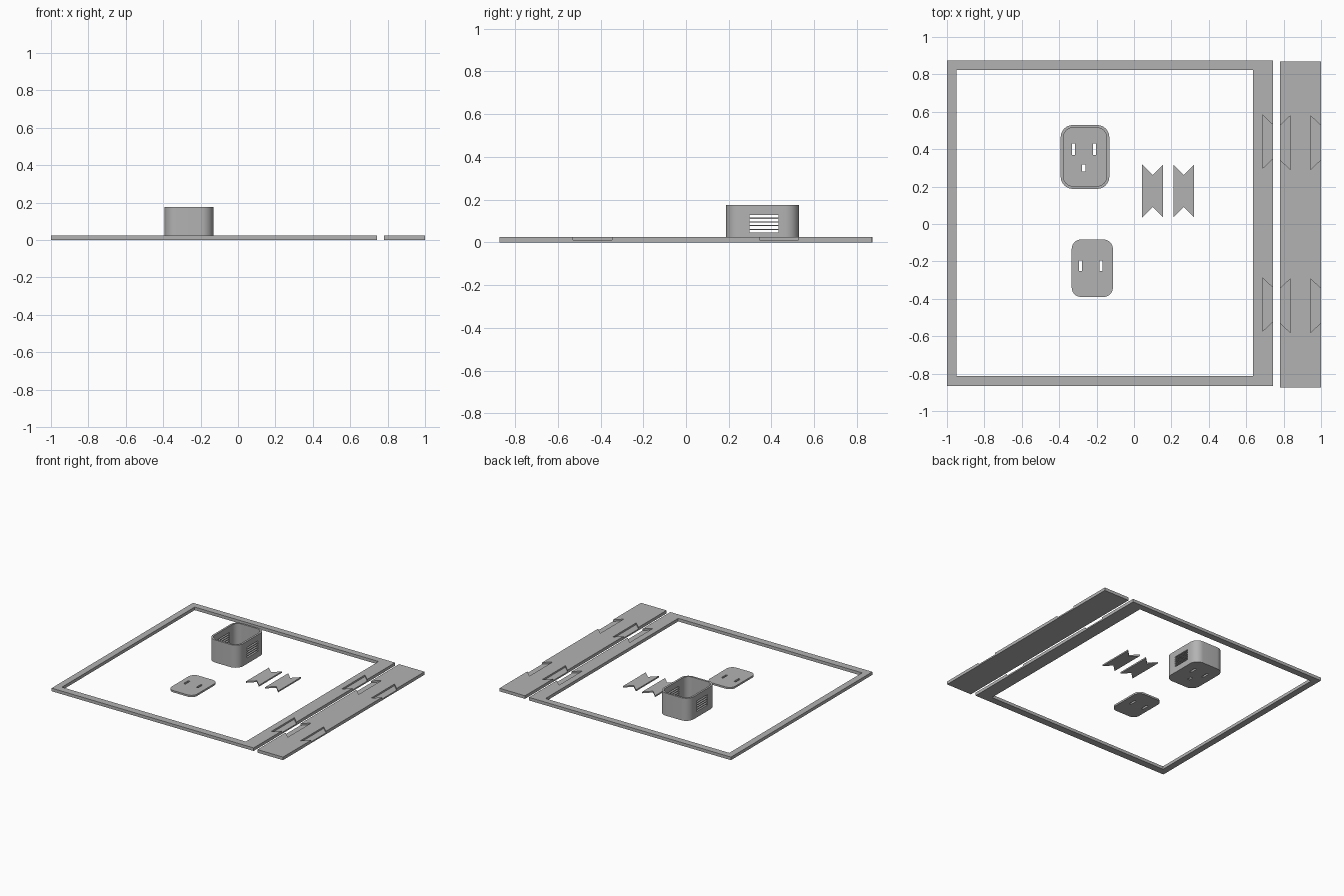
import bpy, bmesh, math

if "Cube" in bpy.data.objects:
    bpy.data.objects.remove(bpy.data.objects["Cube"])

grey = bpy.data.materials.new("light_grey")
grey.diffuse_color = (0.45, 0.45, 0.45, 1)
grey.use_nodes = True
grey.node_tree.nodes["Principled BSDF"].inputs["Base Color"].default_value = grey.diffuse_color


def rect(x0, x1, y0, y1):
    return [(x0, y0), (x1, y0), (x1, y1), (x0, y1)]


def rounded(x0, x1, y0, y1, r, n=10):
    pts = []
    corners = [(x1 - r, y1 - r), (x0 + r, y1 - r), (x0 + r, y0 + r), (x1 - r, y0 + r)]
    for q, (cx, cy) in enumerate(corners):
        for i in range(n + 1):
            a = (q + i / n) * math.pi / 2
            pts.append((cx + r * math.cos(a), cy + r * math.sin(a)))
    return pts


def prisms(name, items):
    """One object made of upright prisms: (outline, bottom z, top z)."""
    bm = bmesh.new()
    for pts, z0, z1 in items:
        face = bm.faces.new([bm.verts.new((x, y, z0)) for x, y in pts])
        ext = bmesh.ops.extrude_face_region(bm, geom=[face])["geom"]
        bmesh.ops.translate(bm, vec=(0, 0, z1 - z0),
                            verts=[v for v in ext if isinstance(v, bmesh.types.BMVert)])
    bmesh.ops.recalc_face_normals(bm, faces=bm.faces)
    mesh = bpy.data.meshes.new(name)
    bm.to_mesh(mesh)
    bm.free()
    mesh.materials.append(grey)
    obj = bpy.data.objects.new(name, mesh)
    bpy.context.collection.objects.link(obj)
    return obj


def part(name, outline, z1, cuts=(), smooth=False):
    obj = prisms(name, [(outline, 0, z1)])
    bpy.context.view_layer.objects.active = obj
    if cuts:
        cutter = prisms(name + "_cutter", cuts)
        cutter.hide_render = True
        mod = obj.modifiers.new("cut", "BOOLEAN")
        mod.operation, mod.solver, mod.object = "DIFFERENCE", "EXACT", cutter
        bpy.ops.object.modifier_apply(modifier=mod.name)
        bpy.data.objects.remove(cutter)
    if smooth:
        bpy.ops.object.select_all(action="DESELECT")
        obj.select_set(True)
        bpy.ops.object.shade_smooth_by_angle(angle=math.radians(30))
    return obj


def pocket(edge, side, yc):
    """Half dovetail recess opening at x = edge, widening toward side."""
    xi, xo, h = edge + side * 0.056, edge - side * 0.01, 0.144
    ho = h - 0.066 * 0.95
    return ([(xi, yc - h), (xi, yc + h), (xo, yc + ho), (xo, yc - ho)], 0.011, 0.1)


def through(*r):
    return (rect(*r), -0.1, 0.1)


T = 0.024

# Main frame with two pockets on its wide side
part("frame", rect(-1, 0.742, -0.867, 0.874), T,
     [through(-0.95, 0.636, -0.812, 0.823),
      pocket(0.742, -1, 0.44), pocket(0.742, -1, -0.431)])

# Separate side strip with pockets along both edges
part("side_strip", rect(0.78, 1, -0.874, 0.869), T,
     [pocket(e, s, y) for e, s in ((0.78, 1), (1, -1)) for y in (0.435, -0.437)])

# Dovetail connector keys
for i, x in enumerate((0.1, 0.266)):
    w = 0.056
    part(f"dovetail_key_{i + 1}",
         [(x - w, 0.035), (x, 0.09), (x + w, 0.035),
          (x + w, 0.318), (x, 0.263), (x - w, 0.318)], 0.011)

# Open box: cavity, floor slots and vent slots through both side walls
vents = [(rect(-0.5, 0, 0.298, 0.432), z, z + 0.012)
         for z in (0.046 + 0.0175 * k for k in range(5))]
box = part("box", rounded(-0.392, -0.132, 0.188, 0.529, 0.065), 0.176,
           [(rounded(-0.377, -0.147, 0.203, 0.514, 0.05), 0.014, 0.3)], True)
cuts = vents + [(rect(*r), -0.1, 0.03) for r in (
    (-0.331, -0.315, 0.369, 0.43), (-0.22, -0.204, 0.369, 0.43),
    (-0.279, -0.26, 0.28, 0.317))]
cutter = prisms("box_cutter", cuts)
mod = box.modifiers.new("slots", "BOOLEAN")
mod.operation, mod.solver, mod.object = "DIFFERENCE", "EXACT", cutter
bpy.context.view_layer.objects.active = box
bpy.ops.object.modifier_apply(modifier=mod.name)
bpy.data.objects.remove(cutter)

# Flat lid with two slots
part("lid", rounded(-0.333, -0.113, -0.39, -0.083, 0.05), 0.014,
     [through(-0.294, -0.278, -0.251, -0.194),
      through(-0.184, -0.169, -0.251, -0.194)], True)
